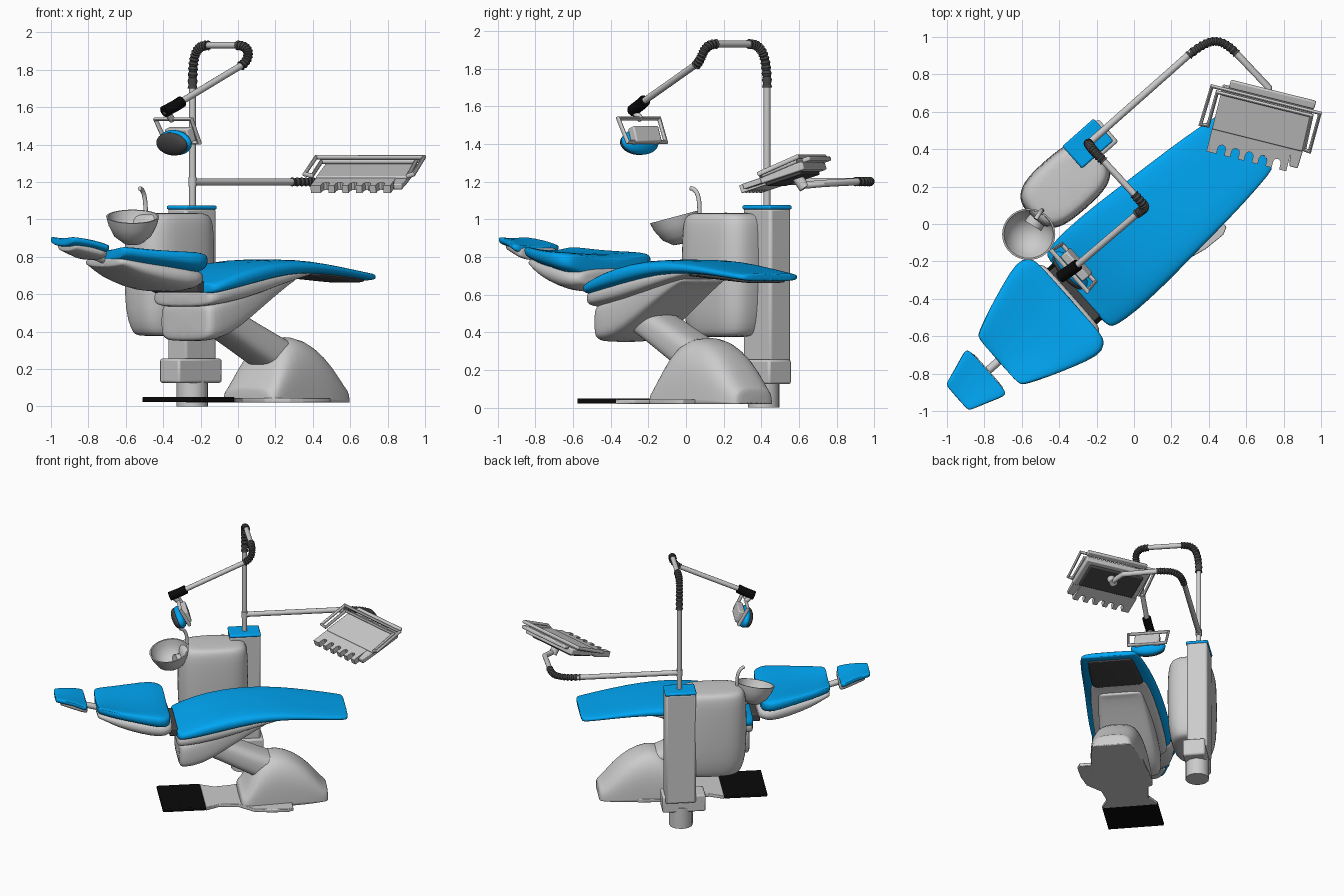
import bpy, bmesh
from math import cos, sin, pi, radians, copysign
from mathutils import Matrix, Vector

if "Cube" in bpy.data.objects:
    bpy.data.objects.remove(bpy.data.objects["Cube"])

T = Matrix.Translation
CHAIR = T((.046, -.052, 0)) @ Matrix.Rotation(radians(41.5), 4, 'Z')   # x runs head to foot
I = Matrix()

def mat(name, c):
    m = bpy.data.materials.new(name)
    m.diffuse_color = (*c, 1)
    m.use_nodes = True
    m.node_tree.nodes["Principled BSDF"].inputs["Base Color"].default_value = m.diffuse_color
    return m

BLUE = mat("blue_vinyl", (.0, .38, .9))
BLACK = mat("black_rubber", (.003, .003, .003))
DARK = mat("dark_plastic", (.06, .06, .06))

def finish(name, bm, M=I, m=None, subsurf=0, bevel=0, angle=35):
    bmesh.ops.recalc_face_normals(bm, faces=bm.faces)
    me = bpy.data.meshes.new(name)
    bm.to_mesh(me)
    bm.free()
    me.transform(M)
    ob = bpy.data.objects.new(name, me)
    bpy.context.collection.objects.link(ob)
    if m:
        me.materials.append(m)
    if bevel:
        b = ob.modifiers.new("bevel", 'BEVEL')
        b.width, b.segments = bevel, 2
    if subsurf:
        ob.modifiers.new("smooth", 'SUBSURF').levels = subsurf
        ob.modifiers["smooth"].render_levels = subsurf
    bpy.ops.object.select_all(action='DESELECT')
    ob.select_set(True)
    bpy.context.view_layer.objects.active = ob
    bpy.ops.object.shade_smooth_by_angle(angle=radians(angle))
    return ob

def loft(name, secs, m=None, M=CHAIR, r=.03, p=3.5, cup=0, flat=False, up=False, N=24):
    """Rounded-box sections (t, half width, low, high, side centre) skinned along t."""
    secs = [(s + (0,))[:5] for s in secs]
    def scaled(s, k, dt):
        t, w, a, b, c = s
        mid, h = ((a, b - a) if flat else ((a + b) / 2, (b - a) / 2))
        return (t + dt, w * k, mid, h * k, c)
    f, l = secs[0], secs[-1]
    rings = [scaled(f, .72, -r), scaled(f, .92, -.75 * r)] + [scaled(s, 1, 0) for s in secs] \
        + [scaled(l, .92, .75 * r), scaled(l, .72, r)]
    bm = bmesh.new()
    loops = []
    for t, w, mid, h, c in rings:
        vs = []
        for i in range(N):
            a = 2 * pi * i / N
            y = copysign(abs(cos(a)) ** (2 / p), cos(a))
            z = copysign(abs(sin(a)) ** (2 / p), sin(a))
            if flat:
                z = max(z, 0)
            q = mid + h * z + cup * y * y
            vs.append(bm.verts.new((q, c + w * y, t) if up else (t, c + w * y, q)))
        loops.append(vs)
    for A, B in zip(loops, loops[1:]):
        for i in range(N):
            bm.faces.new((A[i], A[(i + 1) % N], B[(i + 1) % N], B[i]))
    bm.faces.new(loops[0])
    bm.faces.new(loops[-1])
    if flat:
        bmesh.ops.remove_doubles(bm, verts=bm.verts, dist=1e-5)
    return finish(name, bm, M, m, subsurf=1, angle=50)

def box(name, c, size, M=CHAIR, m=None, bevel=.008):
    bm = bmesh.new()
    bmesh.ops.create_cube(bm, size=1, matrix=T(c) @ Matrix.Diagonal((*size, 1)))
    return finish(name, bm, M, m, bevel=bevel)

def prism(name, pts, z0, z1, M=CHAIR, m=None, bevel=.004):
    bm = bmesh.new()
    f = bm.faces.new([bm.verts.new((x, y, z0)) for x, y in pts])
    g = bmesh.ops.extrude_face_region(bm, geom=[f])
    bmesh.ops.translate(bm, vec=(0, 0, z1 - z0), verts=[v for v in g['geom'] if isinstance(v, bmesh.types.BMVert)])
    return finish(name, bm, M, m, bevel=bevel)

def ball(name, scale, M, m=None):
    bm = bmesh.new()
    bmesh.ops.create_uvsphere(bm, u_segments=32, v_segments=16, radius=1, matrix=Matrix.Diagonal((*scale, 1)))
    return finish(name, bm, M, m)

def tube(name, pts, r, m=None, M=I, cyclic=False, ribs=False):
    cu = bpy.data.curves.new(name, 'CURVE')
    cu.dimensions, cu.bevel_depth, cu.bevel_resolution, cu.use_fill_caps = '3D', r, 4, True
    s = cu.splines.new('POLY')
    s.points.add(len(pts) - 1)
    for i, (q, co) in enumerate(zip(s.points, pts)):
        q.co, q.radius = (*co, 1), (.78 if ribs and i % 2 else 1)
    s.use_cyclic_u = cyclic
    ob = bpy.data.objects.new(name, cu)
    bpy.context.collection.objects.link(ob)
    me = bpy.data.meshes.new_from_object(ob.evaluated_get(bpy.context.evaluated_depsgraph_get()))
    bpy.data.objects.remove(ob)
    bm = bmesh.new()
    bm.from_mesh(me)
    bm_ob = finish(name, bm, M, None)
    bm_ob.data.materials.clear()
    if m:
        bm_ob.data.materials.append(m)
    return bm_ob

def bez(*P, n=20):
    a, b, c, d = map(Vector, P)
    return [a*(1-t)**3 + b*3*t*(1-t)**2 + c*3*t*t*(1-t) + d*t**3 for t in [i / n for i in range(n + 1)]]

# Chair cushions
loft("seat_cushion", [(-.44, .275, .595, .67), (-.3, .29, .62, .73), (-.1, .285, .66, .775), (.1, .27, .70, .79),
     (.3, .255, .71, .78), (.5, .24, .70, .75), (.735, .21, .67, .715)], BLUE)
loft("back_cushion", [(-1.0, .19, .765, .835), (-.9, .235, .74, .825), (-.75, .29, .72, .815),
     (-.6, .338, .69, .815), (-.55, .31, .69, .80)], BLUE, cup=.035)
loft("head_cushion", [(-1.305, .1, .855, .9), (-1.2, .135, .84, .885), (-1.125, .165, .81, .86)], BLUE, cup=.015, r=.02)

# Chair shells and links
loft("back_shell", [(-1.0, .16, .74, .8), (-.9, .2, .68, .79), (-.72, .25, .625, .78), (-.58, .28, .605, .76), (-.53, .25, .63, .74)], p=2.6)
loft("head_shell", [(-1.27, .08, .825, .875), (-1.12, .14, .78, .85)], r=.02, cup=.01)
tube("head_stem", [(-1.16, 0, .825), (-.95, 0, .765)], .022, M=CHAIR)
box("back_hinge", (-.49, 0, .64), (.06, .36, .06), m=DARK)
loft("seat_frame", [(-.44, .25, .53, .63), (-.2, .25, .56, .69), (.1, .23, .65, .73), (.3, .2, .70, .74)])
loft("seat_block", [(-.42, .21, .345, .56), (-.29, .21, .36, .6), (-.12, .2, .46, .66), (.05, .18, .57, .71), (.2, .16, .66, .72)], p=4.5)
loft("foot_underside", [(.3, .19, .695, .72), (.7, .165, .66, .69)], DARK, r=.01)

# Lift arm, base and foot plate
loft("lift_arm", [(-.32, .12, .43, .58), (-.15, .12, .345, .53), (.05, .125, .235, .435), (.25, .13, .13, .35)], p=3)
loft("base_cover", [(.025, .215, .02, .12), (.09, .21, .02, .26), (.16, .205, .02, .36), (.27, .195, .02, .385),
     (.4, .185, .02, .335), (.51, .17, .02, .24), (.6, .145, .02, .12)], flat=True, p=3, r=.03)
prism("base_plate", [(-.26, .2), (-.16, .15), (-.02, .17), (.1, .21), (.36, .19), (.36, -.27), (.32, -.29), (.2, -.285),
      (.08, -.26), (-.02, -.17), (-.16, -.15), (-.26, -.2)], .02, .045)
box("foot_pedal", (-.415, 0, .036), (.31, .4, .028), m=BLACK, bevel=.006)

# Utility column and cabinet
box("column", (.1, .555, .63), (.22, .15, .86), bevel=.015)
box("column_cap", (.1, .555, 1.063), (.225, .16, .024), m=BLUE, bevel=.01)
box("column_lower_box", (.075, .535, .19), (.31, .16, .13), bevel=.012)
tube("column_foot", [(.09, .54, 0), (.09, .54, .16)], .085, M=CHAIR)
loft("cabinet", [(.41, .14, -.35, .085, .47), (.5, .165, -.385, .11, .47), (.75, .17, -.39, .12, .47),
     (.95, .165, -.385, .115, .47), (1.0, .155, -.375, .105, .47)], up=True, r=.035, p=3)

# Cuspidor bowl with spout
bm = bmesh.new()
prof = [(0, -.15), (.05, -.145), (.1, -.105), (.13, -.045), (.142, 0), (.132, 0), (.12, -.045), (.09, -.095), (.04, -.125), (0, -.13)]
vs = [bm.verts.new((x, 0, z)) for x, z in prof]
es = [bm.edges.new(e) for e in zip(vs, vs[1:])]
bmesh.ops.spin(bm, geom=vs + es, axis=(0, 0, 1), cent=(0, 0, 0), angle=2 * pi, steps=40)
bmesh.ops.remove_doubles(bm, verts=bm.verts, dist=1e-4)
finish("bowl", bm, T((-.563, -.055, 1.015)) @ Matrix.Rotation(radians(15), 4, 'X'))
tube("bowl_support", [(-.54, -.01, .92), (-.46, .12, .92)], .05)
tube("spout", bez((-.495, .07, 1.0), (-.49, .075, 1.09), (-.5, .07, 1.16), (-.525, .025, 1.165), n=10), .012)

# Lamp pole and boom
tube("pole", [(-.243, .43, 1.07), (-.243, .43, 1.72)], .018)
tube("pole_bellows", bez((-.243, .43, 1.7), (-.243, .43, 1.88), (-.23, .4, 1.93), (-.16, .335, 1.93), n=26), .027, DARK, ribs=True)
tube("boom_top", [(-.17, .345, 1.93), (.01, .15, 1.93)], .018)
tube("boom_bellows", bez((0, .16, 1.93), (.065, .085, 1.93), (.075, .095, 1.86), (.015, .055, 1.82), n=22), .027, DARK, ribs=True)
tube("boom_lower", [(.03, .065, 1.83), (-.31, -.225, 1.625)], .018)
tube("lamp_joint", [(-.3, -.218, 1.63), (-.33, -.24, 1.61), (-.395, -.285, 1.575)], .032, BLACK)

# Lamp head, in the chair's direction
LAMP0 = CHAIR @ T((-.415, .11, 1.41))
LAMP = LAMP0 @ Matrix.Rotation(radians(-20), 4, 'Y')
ball("lamp_reflector", (.045, .125, .07), LAMP, BLUE)
ball("lamp_lens", (.035, .118, .064), LAMP @ T((-.022, 0, 0)), DARK)
box("lamp_housing", (.05, 0, .02), (.05, .18, .09), LAMP)
tube("lamp_bracket", [(-.01, -.145, .125), (-.01, .145, .125), (.055, .135, .0), (.055, -.135, .0)], .013, M=LAMP0, cyclic=True)
tube("lamp_neck", [(-.385, -.28, 1.58), (-.35, -.24, 1.53)], .018)

# Tray arm
tube("tray_arm", [(-.243, .43, 1.2), (.31, .92, 1.2)], .019)
tube("tray_arm_collar", [(-.243, .43, 1.175), (-.243, .43, 1.225)], .022)
tube("tray_bellows", bez((.29, .9, 1.2), (.41, 1.0, 1.2), (.46, 1.0, 1.2), (.55, .91, 1.2), n=26), .025, DARK, ribs=True)
tube("tray_link", [(.54, .92, 1.2), (.72, .73, 1.19), (.72, .62, 1.18)], .019)
tube("tray_post", [(.72, .63, 1.165), (.71, .58, 1.24)], .03)

# Instrument tray with notched holder and side handles
TRAY = T((.68, .53, 1.235)) @ Matrix.Rotation(radians(-14), 4, 'Z') @ Matrix.Rotation(radians(18), 4, 'X')
box("tray_body", (0, .04, 0), (.5, .25, .045), TRAY)
box("tray_underside", (0, .03, -.025), (.42, .2, .03), TRAY, DARK)
box("tray_back_rail", (.02, .19, .025), (.47, .045, .025), TRAY)
prism("tray_side_wing", [(.18, -.08), (.25, -.08), (.245, -.185), (.2, -.185)], -.02, .01, TRAY)
notch = [(.19, -.07), (-.25, -.07), (-.25, -.215)]
for i in range(5):
    x = -.195 + i * .076
    notch += [(x, -.215)] + [(x + .021 - .021 * cos(a), -.18 + .021 * sin(a)) for a in (0, .8, pi/2, pi - .8, pi)] + [(x + .042, -.215)]
prism("instrument_holder", notch + [(.19, -.215)], -.03, .012, TRAY, bevel=0)
tube("tray_frame", [(-.305, .16, .05), (.29, .16, .05), (.285, -.07, .03), (.255, -.07, .02), (.25, .13, .035),
     (-.27, .13, .035), (-.275, -.07, .02), (-.315, -.07, .03)], .013, M=TRAY, cyclic=True)
